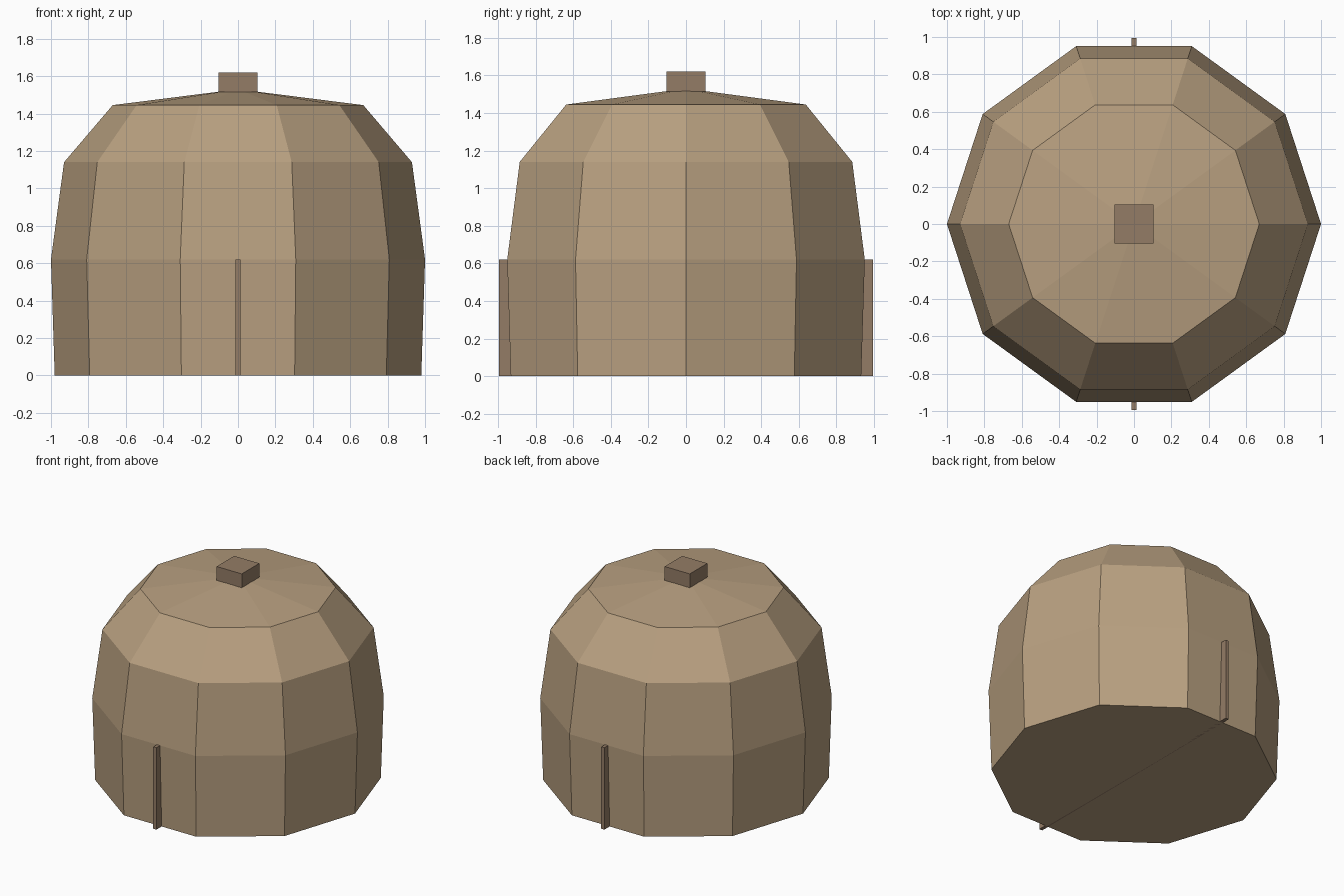
import bpy
import bmesh
from math import cos, sin, pi

cube = bpy.data.objects.get("Cube")
if cube:
    bpy.data.objects.remove(cube, do_unlink=True)


def material(name, rgb):
    mat = bpy.data.materials.new(name)
    mat.use_nodes = True
    color = (*rgb, 1)
    mat.diffuse_color = color
    mat.node_tree.nodes["Principled BSDF"].inputs["Base Color"].default_value = color
    return mat


def finish(name, bm, mat):
    bmesh.ops.recalc_face_normals(bm, faces=bm.faces)
    mesh = bpy.data.meshes.new(name)
    bm.to_mesh(mesh)
    bm.free()
    mesh.materials.append(mat)
    obj = bpy.data.objects.new(name, mesh)
    bpy.context.collection.objects.link(obj)
    return obj


def box(name, size, center, mat):
    bm = bmesh.new()
    bmesh.ops.create_cube(bm, size=1)
    bmesh.ops.scale(bm, vec=size, verts=bm.verts)
    bmesh.ops.translate(bm, vec=center, verts=bm.verts)
    return finish(name, bm, mat)


def faceted_dome(name, profile, apex, sides, mat):
    bm = bmesh.new()
    rings = [[bm.verts.new((r * cos(2 * pi * i / sides), r * sin(2 * pi * i / sides), z))
              for i in range(sides)] for r, z in profile]
    tip = bm.verts.new((0, 0, apex))
    bm.faces.new(rings[0])
    for i in range(sides):
        j = (i + 1) % sides
        for low, high in zip(rings, rings[1:]):
            bm.faces.new((low[i], low[j], high[j], high[i]))
        bm.faces.new((rings[-1][i], rings[-1][j], tip))
    return finish(name, bm, mat)


tan = material("tan_hide", (0.48, 0.35, 0.216))
brown = material("brown_wood", (0.296, 0.202, 0.133))

# Ten-sided domed shell with a shallow pointed roof
faceted_dome("dome_shell", [(0.98, 0), (1.0, 0.62), (0.93, 1.14), (0.67, 1.445)], 1.53, 10, tan)

# Square smoke cap on the roof
box("roof_cap", (0.21, 0.21, 0.105), (0, 0, 1.5675), brown)

# Thin board running through the shell, showing at front and back
box("cross_board", (0.026, 1.99, 0.62), (0, 0, 0.31), brown)
